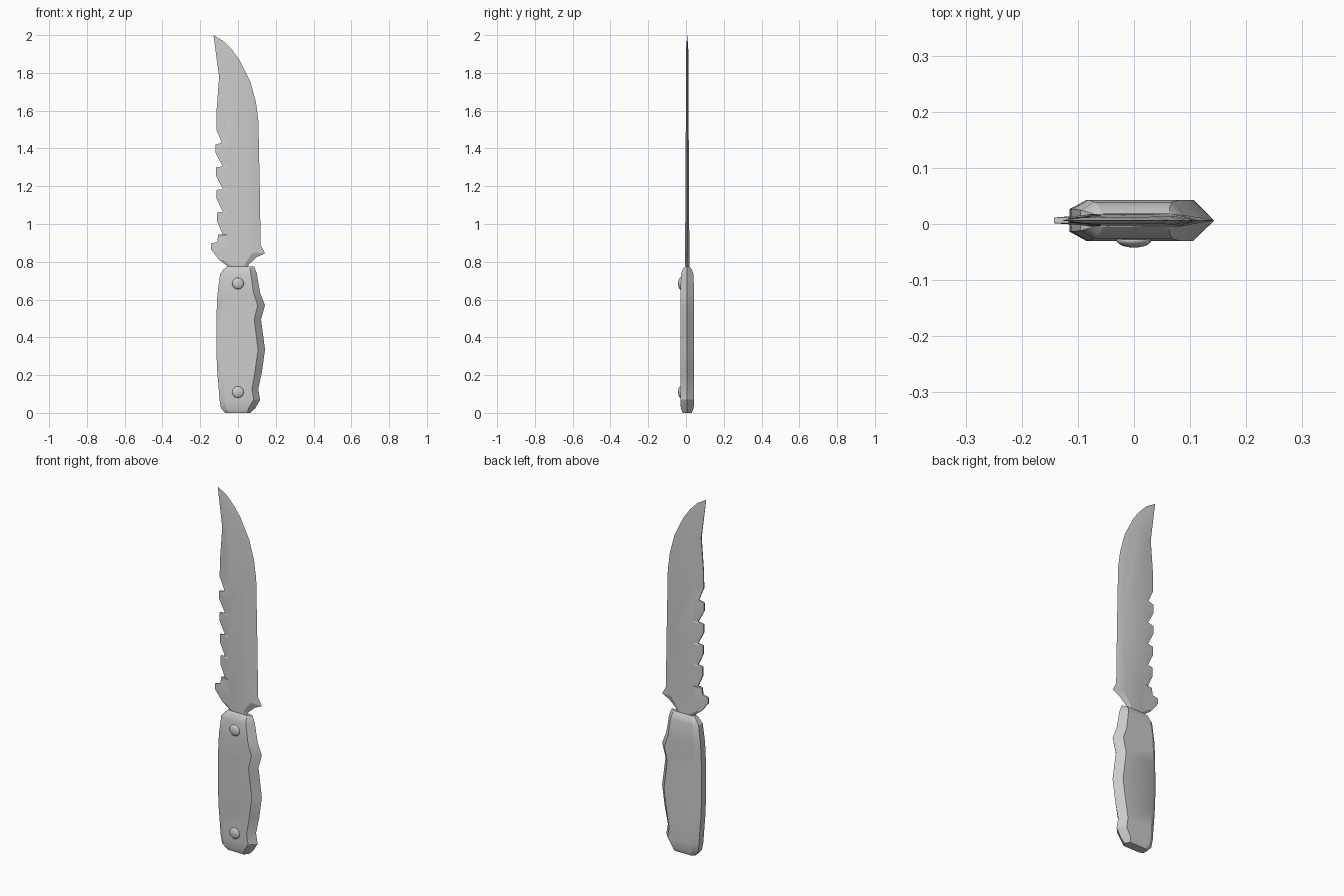
import bpy, bmesh

if "Cube" in bpy.data.objects:
    bpy.data.objects.remove(bpy.data.objects["Cube"])

CY = 0.0065  # mid plane of the knife


def finish(bm, name, angle):
    bmesh.ops.remove_doubles(bm, verts=bm.verts, dist=0.0002)
    bmesh.ops.recalc_face_normals(bm, faces=bm.faces)
    me = bpy.data.meshes.new(name)
    bm.to_mesh(me)
    bm.free()
    ob = bpy.data.objects.new(name, me)
    bpy.context.collection.objects.link(ob)
    bpy.context.view_layer.objects.active = ob
    ob.select_set(True)
    bpy.ops.object.shade_smooth_by_angle(angle=angle)
    ob.select_set(False)
    return ob


# Blade: cutting edge (x, z) with its bevel ridge (x, z), tip to tang
edge = [(-.13, 2.0, -.13, 2.0), (-.075, 1.967, -.09, 1.935), (-.03, 1.92, -.05, 1.89),
        (.01, 1.865, -.015, 1.845), (.065, 1.755, .035, 1.73), (.095, 1.645, .062, 1.63),
        (.108, 1.545, .073, 1.53), (.115, 1.2, .08, 1.2), (.12, .887, .08, .89),
        (.143, .845, .08, .85), (.10, .825, .06, .825), (.056, .785, .035, .785),
        (.045, .73, .03, .73)]

# Sawtooth spine (x, z), with an inner line where the thickness is full
spine = [(-.13, 2.0), (-.10, 1.78), (-.115, 1.58), (-.115, 1.5), (-.085, 1.43)]
for top, notch in ((1.42, 1.305), (1.30, 1.185), (1.18, 1.065), (1.06, .945)):
    x = -.118 + (1.42 - top) * .02
    spine += [(x, top), (x, top - .045), (-.081, notch)]
spine += [(-.105, .943), (-.11, .905), (-.143, .897), (-.143, .865),
          (-.10, .81), (-.053, .775), (-.045, .73)]


def inner_x(x, z):
    if z > 1.99:
        return x
    if z > 1.55:
        return x + .02 + (1.78 - z) * .1
    return -.06 if z > .82 else x + .022


def half(z):
    return 0 if z > 1.99 else .012 - .007 * (z - .73) / 1.27


bm = bmesh.new()
for s in (1, -1):
    def v(x, z, k):
        return bm.verts.new((x, CY + s * k * half(z), z))
    cut = [v(e[0], e[1], 0) for e in edge]
    ridge = [v(e[2], e[3], 1) for e in edge]
    back = [v(x, z, .45) for x, z in spine]
    inner = [v(inner_x(x, z), z, 1) for x, z in spine]
    for a, b in ((cut, ridge), (inner, back)):
        for i in range(len(a) - 1):
            bm.faces.new((a[i], a[i + 1], b[i + 1], b[i]))
    bm.faces.new(ridge + inner[:0:-1])
    if s == 1:
        first = back
for i in range(len(back) - 1):
    bm.faces.new((first[i], first[i + 1], back[i + 1], back[i]))
finish(bm, "blade", 0.3)

# Handle: z, left outer, left inner, right inner, right outer, half thickness
rings = [(0.004, -.068, -.05, .05, .066, .024), (.025, -.09, -.066, .056, .092, .034),
         (.07, -.098, -.072, .083, .117, .0365), (.125, -.102, -.074, .074, .107, .0365),
         (.22, -.11, -.079, .090, .127, .0365), (.335, -.115, -.083, .106, .143, .0365),
         (.495, -.114, -.085, .086, .122, .0365), (.57, -.112, -.085, .104, .143, .0365),
         (.635, -.108, -.082, .082, .117, .0365), (.735, -.095, -.071, .068, .10, .033),
         (.758, -.078, -.063, .064, .092, .025), (.775, -.06, -.055, .062, .085, .012)]
bm = bmesh.new()
loops = []
for z, lo, li, ri, ro, t in rings:
    section = [(ro, 0), (ri, t), (li, t), (lo, t * .55), (lo, -t * .55), (li, -t), (ri, -t)]
    loops.append([bm.verts.new((x, CY + y, z)) for x, y in section])
for a, b in zip(loops, loops[1:]):
    for i in range(7):
        j = (i + 1) % 7
        bm.faces.new((a[i], a[j], b[j], b[i]))
bm.faces.new(loops[0])
bm.faces.new(loops[-1])
for vert in loops[0]:  # sloping butt
    vert.co.z -= .004
finish(bm, "handle", 0.5)

# Domed rivets on the front only
for name, z in (("upper_rivet", .685), ("lower_rivet", .11)):
    bm = bmesh.new()
    bmesh.ops.create_uvsphere(bm, u_segments=16, v_segments=10, radius=.031)
    for vert in bm.verts:
        vert.co = (vert.co.x, vert.co.z * .42 - .029, vert.co.y + z)
    finish(bm, name, 0.8)
